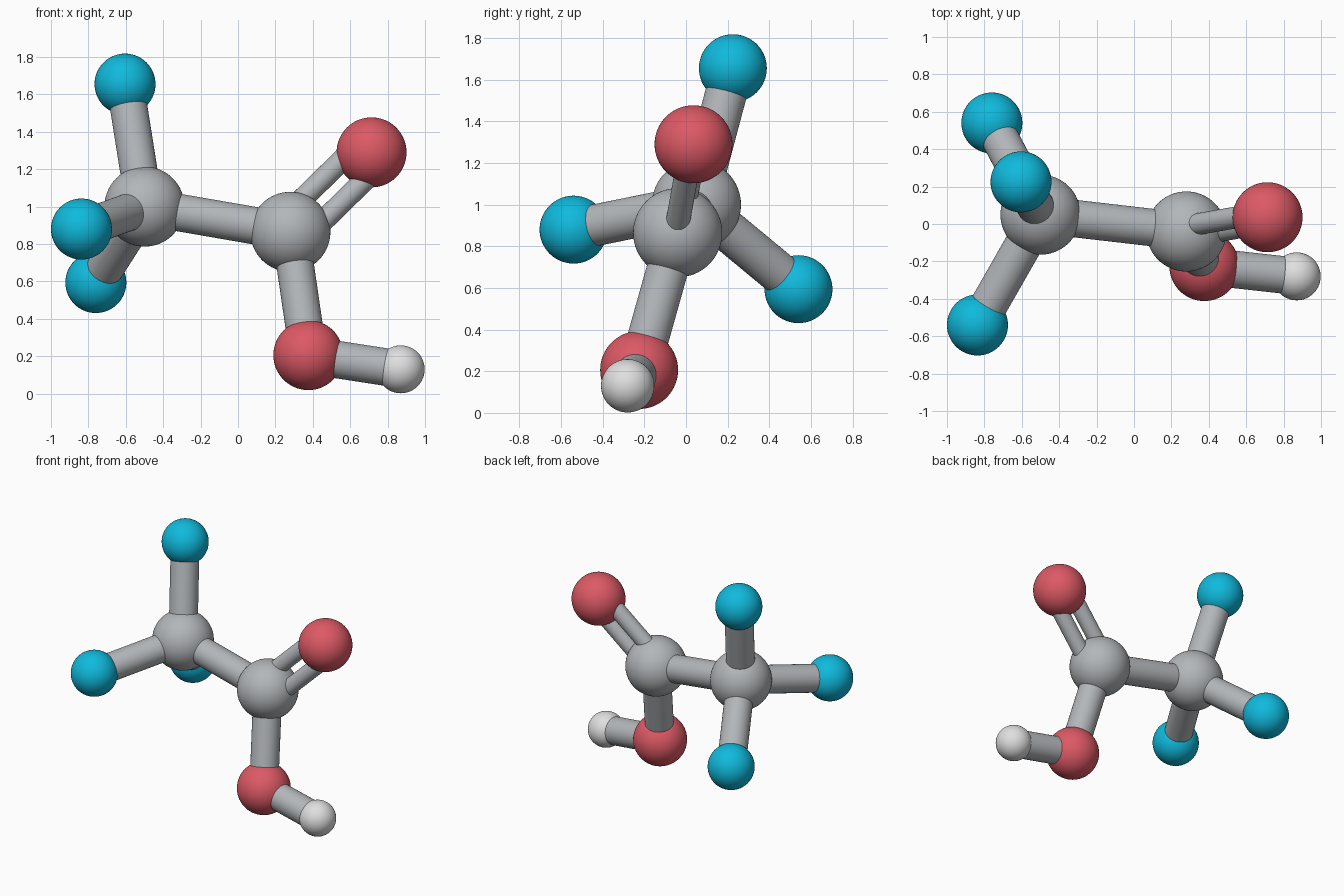
import bpy
from math import radians
from mathutils import Vector

cube = bpy.data.objects.get("Cube")
if cube:
    bpy.data.objects.remove(cube, do_unlink=True)


def material(name, rgb):
    mat = bpy.data.materials.new(name)
    mat.use_nodes = True
    mat.diffuse_color = (*rgb, 1)
    mat.node_tree.nodes["Principled BSDF"].inputs["Base Color"].default_value = (*rgb, 1)
    return mat


grey = material("grey", (0.45, 0.47, 0.49))
cyan = material("cyan", (0.005, 0.49, 0.72))
red = material("red", (0.72, 0.10, 0.13))
white = material("white", (0.74, 0.74, 0.74))


def finish(name, mat):
    obj = bpy.context.object
    obj.name = name
    obj.data.materials.append(mat)
    bpy.ops.object.shade_smooth_by_angle(angle=radians(40))


def ball(name, centre, radius, mat):
    bpy.ops.mesh.primitive_uv_sphere_add(segments=64, ring_count=32, radius=radius, location=centre)
    finish(name, mat)


def rod(name, start, end, radius=0.1):
    axis = end - start
    bpy.ops.mesh.primitive_cylinder_add(
        vertices=48, radius=radius, depth=axis.length, location=(start + end) / 2,
        rotation=axis.to_track_quat('Z', 'Y').to_euler())
    finish(name, grey)


# Ball centres
carbon_a = Vector((-0.50, 0.05, 1.00))
carbon_b = Vector((0.28, -0.04, 0.865))
double_oxygen = Vector((0.714, 0.036, 1.29))
single_oxygen = Vector((0.376, -0.225, 0.206))
hydrogen = Vector((0.87, -0.28, 0.13))
fluorines = {
    "top": Vector((-0.604, 0.225, 1.655)),
    "front": Vector((-0.837, -0.54, 0.88)),
    "back": Vector((-0.76, 0.54, 0.594)),
}

# Balls
ball("carbon_ball_a", carbon_a, 0.214, grey)
ball("carbon_ball_b", carbon_b, 0.214, grey)
ball("double_oxygen_ball", double_oxygen, 0.187, red)
ball("single_oxygen_ball", single_oxygen, 0.187, red)
ball("hydrogen_ball", hydrogen, 0.128, white)

# Three fluorine balls and their rods
for side, centre in fluorines.items():
    ball(f"{side}_fluorine_ball", centre, 0.163, cyan)
    rod(f"{side}_fluorine_rod", carbon_a, centre)

# Single rods
rod("carbon_rod", carbon_a, carbon_b)
rod("oxygen_rod", carbon_b, single_oxygen)
rod("hydrogen_rod", single_oxygen, hydrogen)

# Pair of thin rods, spread in the plane of the neighbouring balls
axis = double_oxygen - carbon_b
spread = (carbon_a - carbon_b).cross(axis).cross(axis).normalized() * 0.083
for name, side in (("lower", 1), ("upper", -1)):
    rod(f"{name}_double_rod", carbon_b + spread * side, double_oxygen + spread * side, 0.058)
